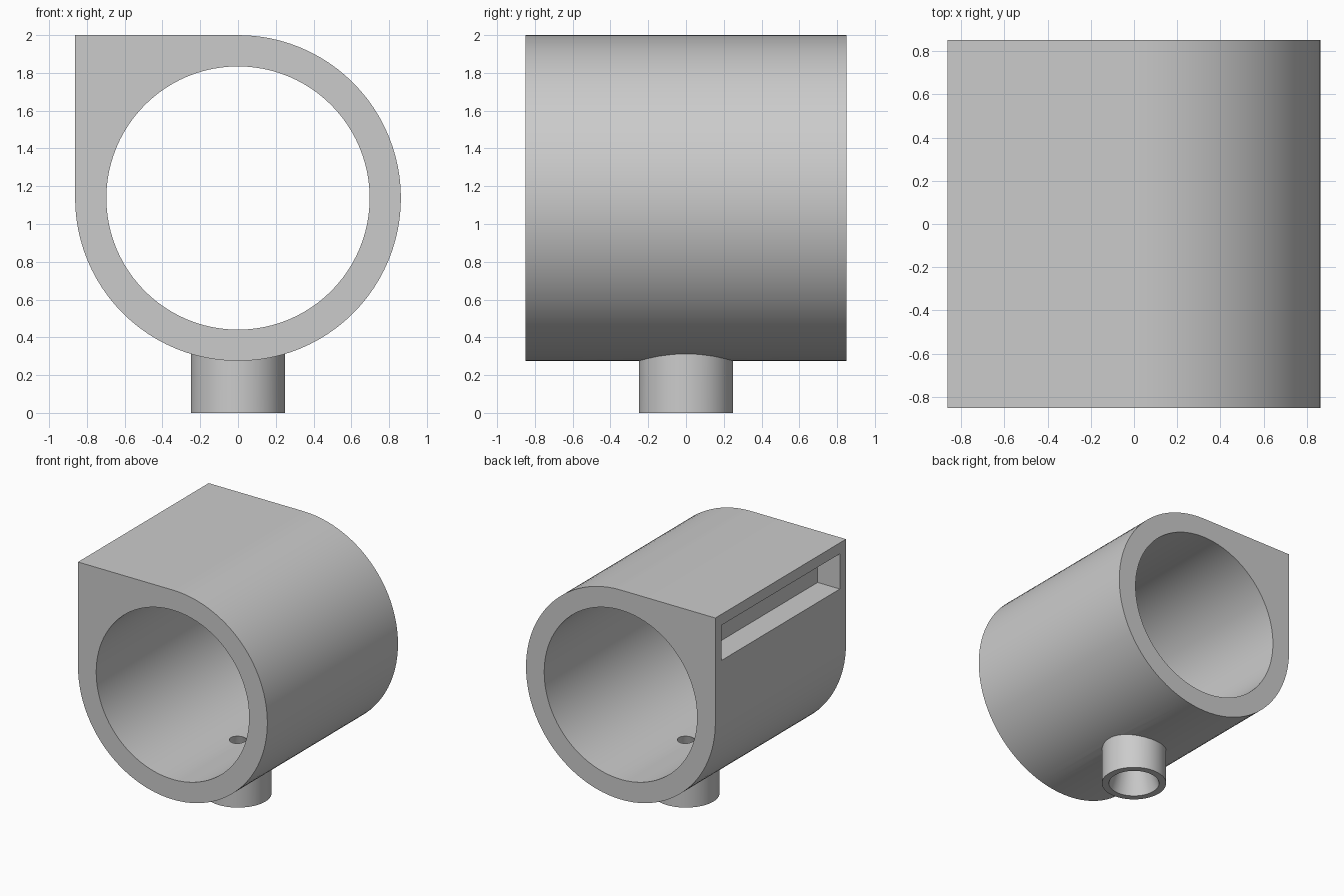
import bpy, bmesh, math
from mathutils import Matrix, Vector

cube = bpy.data.objects.get("Cube")
if cube:
    bpy.data.objects.remove(cube, do_unlink=True)

AXIS_Z = 1.1375     # height of the barrel axis
OUTER = 0.8625      # barrel outer radius
BORE = 0.697        # barrel inner radius
HALF = 0.85         # half the barrel length

grey = bpy.data.materials.new("plain grey")
grey.use_nodes = True
colour = (0.6, 0.6, 0.6, 1)
grey.diffuse_color = colour
grey.node_tree.nodes["Principled BSDF"].inputs["Base Color"].default_value = colour


def make_object(name, bm):
    bmesh.ops.recalc_face_normals(bm, faces=bm.faces)
    mesh = bpy.data.meshes.new(name)
    bm.to_mesh(mesh)
    bm.free()
    mesh.materials.append(grey)
    obj = bpy.data.objects.new(name, mesh)
    bpy.context.collection.objects.link(obj)
    return obj


def cone(name, r_low, r_high, low, high, segments=96, matrix=Matrix()):
    """Cylinder or cone along local z from low to high."""
    bm = bmesh.new()
    place = matrix @ Matrix.Translation((0, 0, (low + high) / 2))
    bmesh.ops.create_cone(bm, cap_ends=True, segments=segments, radius1=r_low,
                          radius2=r_high, depth=high - low, matrix=place)
    return make_object(name, bm)


def box(name, low, high):
    low, high = Vector(low), Vector(high)
    bm = bmesh.new()
    place = Matrix.Translation((low + high) / 2) @ Matrix.Diagonal((*(high - low), 1))
    bmesh.ops.create_cube(bm, size=1, matrix=place)
    return make_object(name, bm)


# Barrel: three quarters of a circle plus one square corner, extruded along y
bm = bmesh.new()
steps = 72
angles = [math.radians(-180 + 270 * i / steps) for i in range(steps + 1)]
outline = [(OUTER * math.cos(a), OUTER * math.sin(a)) for a in angles]
outline.append((-OUTER, OUTER))
face = bm.faces.new([bm.verts.new((x, -HALF, AXIS_Z + z)) for x, z in outline])
extruded = bmesh.ops.extrude_face_region(bm, geom=[face], use_keep_orig=True)
moved = [v for v in extruded["geom"] if isinstance(v, bmesh.types.BMVert)]
bmesh.ops.translate(bm, verts=moved, vec=(0, 2 * HALF, 0))
barrel = make_object("barrel_with_port", bm)

# Port below, main bore, side slot and tapered port hole
along_y = Matrix.Translation((0, 0, AXIS_Z)) @ Matrix.Rotation(math.pi / 2, 4, "X")
parts = [
    (cone("port", 0.25, 0.25, 0, 0.6, 64), "UNION"),
    (cone("bore_cutter", BORE, BORE, -1, 1, 96, along_y), "DIFFERENCE"),
    (box("slot_cutter", (-1, -0.77, 1.62), (-0.66, 0.77, 1.91)), "DIFFERENCE"),
    (cone("funnel_cutter", 0.21, 0.047, -0.05, 0.5, 64), "DIFFERENCE"),
]

bpy.ops.object.select_all(action="DESELECT")
barrel.select_set(True)
bpy.context.view_layer.objects.active = barrel
for part, operation in parts:
    mod = barrel.modifiers.new(part.name, "BOOLEAN")
    mod.operation = operation
    mod.solver = "EXACT"
    mod.object = part
    bpy.ops.object.modifier_apply(modifier=mod.name)
    bpy.data.objects.remove(part, do_unlink=True)

# Round walls smooth, rims and corners sharp
bpy.ops.object.shade_smooth_by_angle(angle=math.radians(25))
